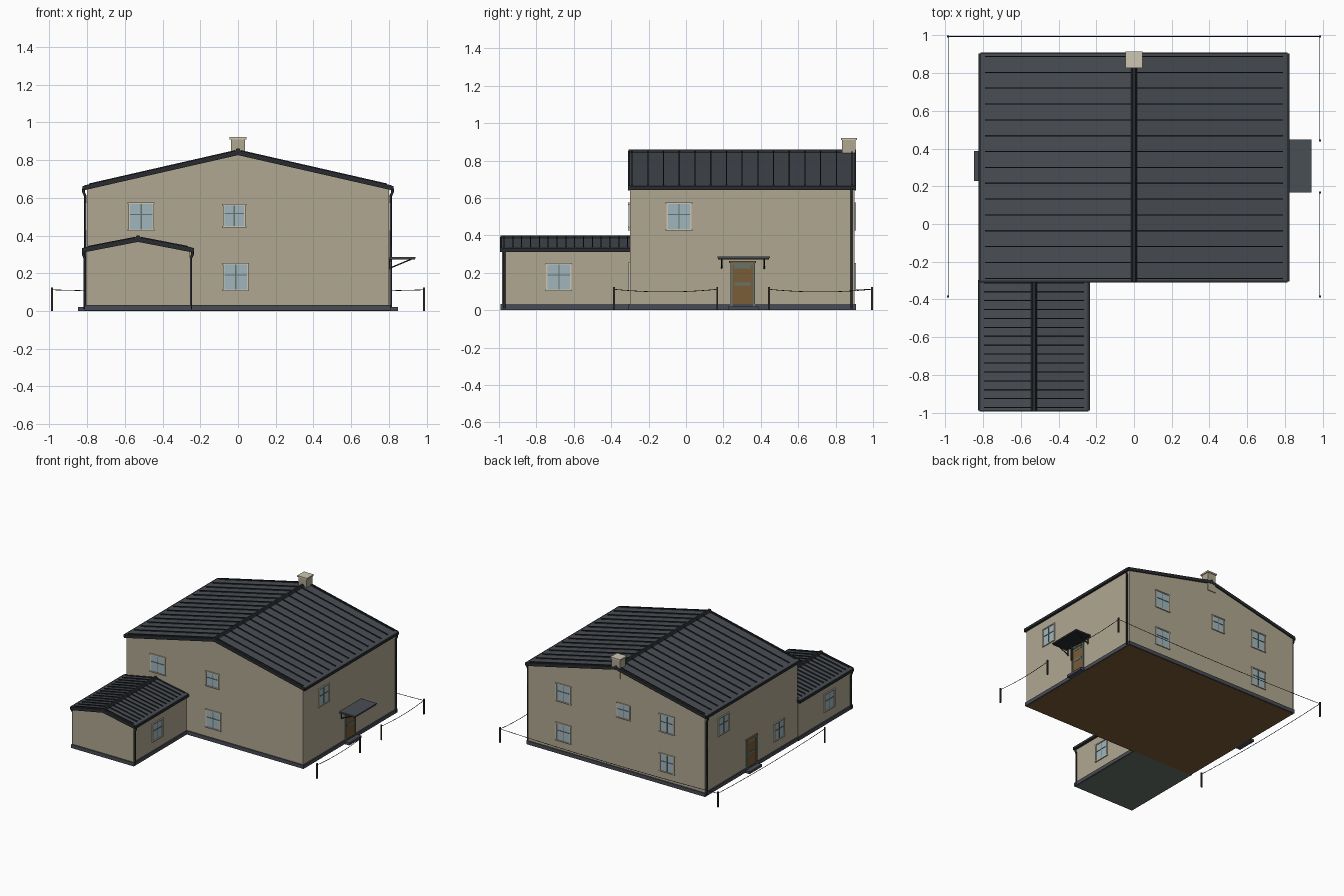
import bpy, bmesh, math
from mathutils import Matrix, Vector

if "Cube" in bpy.data.objects:
    bpy.data.objects.remove(bpy.data.objects["Cube"])


def mat(name, r, g, b):
    m = bpy.data.materials.new(name)
    lin = lambda c: ((c / 255 + 0.055) / 1.055) ** 2.4 if c > 10 else c / 255 / 12.92
    m.diffuse_color = (lin(r), lin(g), lin(b), 1)
    m.use_nodes = True
    m.node_tree.nodes["Principled BSDF"].inputs["Base Color"].default_value = m.diffuse_color
    return m


WALL = mat("beige wall", 177, 167, 145)
ROOF = mat("slate roof", 73, 78, 84)
DARK = mat("dark trim", 40, 43, 47)
PLINTH = mat("plinth grey", 72, 75, 83)
LIGHT = mat("pale trim", 205, 198, 178)
GLASS = mat("window glass", 160, 182, 190)
WOOD = mat("brown wood", 122, 92, 57)
GREEN = mat("green grey", 103, 116, 106)
POST = mat("dark brown", 58, 50, 40)


class Part:
    """Collects boxes and extruded profiles into one mesh object."""

    def __init__(self, name):
        self.name, self.bm, self.mats = name, bmesh.new(), []

    def extrude(self, pts, y0, y1, m):
        # profile in xz, swept along y
        if m not in self.mats:
            self.mats.append(m)
        bm = self.bm
        f = bm.faces.new([bm.verts.new((x, y0, z)) for x, z in pts])
        r = bmesh.ops.extrude_face_region(bm, geom=[f])
        new = [v for v in r["geom"] if isinstance(v, bmesh.types.BMVert)]
        bmesh.ops.translate(bm, vec=(0, y1 - y0, 0), verts=new)
        for face in {fc for v in list(f.verts) + new for fc in v.link_faces}:
            face.material_index = self.mats.index(m)
        return self

    def box(self, x0, x1, y0, y1, z0, z1, m):
        return self.extrude([(x0, z0), (x1, z0), (x1, z1), (x0, z1)], y0, y1, m)

    def done(self, matrix=None):
        bmesh.ops.recalc_face_normals(self.bm, faces=self.bm.faces)
        me = bpy.data.meshes.new(self.name)
        self.bm.to_mesh(me)
        self.bm.free()
        for m in self.mats:
            me.materials.append(m)
        ob = bpy.data.objects.new(self.name, me)
        bpy.context.collection.objects.link(ob)
        if matrix:
            ob.matrix_world = matrix
        return ob


def tube(name, pts, radius, m):
    cu = bpy.data.curves.new(name, "CURVE")
    cu.dimensions = "3D"
    cu.bevel_depth, cu.bevel_resolution, cu.use_fill_caps = radius, 1, True
    sp = cu.splines.new("POLY")
    sp.points.add(len(pts) - 1)
    for p, co in zip(sp.points, pts):
        p.co = (*co, 1)
    cu.materials.append(m)
    ob = bpy.data.objects.new(name, cu)
    bpy.context.collection.objects.link(ob)


def building(name, cx, hw, y0, y1, eave, ridge, floor):
    """Gabled block: walls, plinth, floor, roof with standing seams, trims, gutters."""
    over = 0.015
    ew = hw + over                      # roof half width
    slope = (ridge - eave) / ew
    top = lambda d: ridge - slope * d   # roof surface height at distance d from ridge
    t = 0.02
    Part(name + "_walls").extrude(
        [(cx - hw, 0.02), (cx + hw, 0.02), (cx + hw, top(hw) - t / 2),
         (cx, ridge - t / 2), (cx - hw, top(hw) - t / 2)], y0, y1, WALL).done()
    Part(name + "_plinth").box(cx - hw - .008, cx + hw + .008, y0 - .008, y1 + .008,
                               .002, .032, PLINTH).done()
    Part(name + "_floor").box(cx - hw, cx + hw, y0, y1, 0, .01, floor).done()
    roof, seams, trim = Part(name + "_roof"), Part(name + "_roof_seams"), Part(name + "_roof_trim")
    ya, yb = y0 - .004, y1 + .004
    for s in (-1, 1):
        band = lambda a, b, lo, hi: [(cx + s * a, top(a) + lo), (cx + s * b, top(b) + lo),
                                     (cx + s * b, top(b) + hi), (cx + s * a, top(a) + hi)]
        roof.extrude(band(0, ew, -t, 0), ya, yb, ROOF)
        for i in range(15):
            y = y0 + .012 + i * (y1 - y0 - .024) / 14
            seams.extrude(band(.015, ew - .025, -.002, .008), y - .003, y + .003, DARK)
        for a, b in ((ya - .005, ya + .004), (yb - .004, yb + .005)):   # verge boards
            trim.extrude(band(0, ew, -t - .002, .004), a, b, DARK)
        # gutter
        gx = sorted((cx + s * (ew - .008), cx + s * (ew + .008)))
        trim.box(*gx, ya, yb, eave - .02, eave + .001, DARK)
    # ridge cap
    trim.extrude([(cx - .018, ridge - .006), (cx + .018, ridge - .006),
                  (cx + .008, ridge + .012), (cx - .008, ridge + .012)], ya - .004, yb + .004, DARK)
    for p in (roof, seams, trim):
        p.done()


building("house", 0, .80, -.30, .90, .662, .848, WOOD)
building("annex", -.53, .275, -.985, -.30, .332, .388, GREEN)

# Chimney
Part("chimney").box(-.037, .037, .835, .907, .76, .91, WALL) \
    .box(-.044, .044, .828, .914, .91, .922, LIGHT).done()

# Downpipes with a swan neck up to the gutter
for nm, x, s, y, top in (("right", .81, 1, .885, .65), ("left", -.81, -1, .885, .65),
                         ("annex_left", -.812, -1, -.972, .32),
                         ("annex_right", -.25, 1, -.972, .32)):
    tube("downpipe_" + nm, [(x, y, .01), (x, y, top - .04), (x + s * .009, y, top - .02),
                            (x + s * .009, y, top)], .007, DARK)

# Walls: outward distance from the origin and turn about z (local -y faces outward)
SIDES = {"front": (0, Vector((0, -.30, 0))), "right": (90, Vector((.80, 0, 0))),
         "back": (180, Vector((0, .90, 0))), "left": (-90, Vector((-.80, 0, 0))),
         "annex_right": (90, Vector((-.255, 0, 0))), "annex_left": (-90, Vector((-.805, 0, 0)))}


def on_wall(side, pos):
    ang, org = SIDES[side]
    along = Vector((pos, 0, 0)) if side in ("front", "back") else Vector((0, pos, 0))
    return Matrix.Translation(org + along) @ Matrix.Rotation(math.radians(ang), 4, "Z")


def window(side, pos, z, w=.135, h=.15):
    a, b = w / 2, h / 2
    p = Part("window_" + side)
    p.box(-a, a, -.003, .002, z - b, z + b, GLASS)
    for s in (-1, 1):
        x = sorted((s * a, s * (a - .008)))
        p.box(*x, -.008, .002, z - b, z + b, LIGHT)                     # casing sides
        zz = sorted((z + s * b, z + s * (b - .008)))
        e = a + .004
        p.box(-e, e, -.009, .002, *zz, LIGHT)                           # head and sill
    p.box(-.003, .003, -.006, .002, z - b, z + b, GREEN)                # glazing bars
    p.box(-a + .008, a - .008, -.006, .002, z + .008, z + .014, GREEN)
    p.done(on_wall(side, pos))


for side, pos, z in (("front", -.513, .50), ("front", -.012, .18), ("right", -.037, .50),
                     ("annex_right", -.68, .178), ("left", .66, .50), ("left", -.06, .18),
                     ("annex_left", -.70, .178), ("back", -.46, .50), ("back", -.46, .178),
                     ("back", .477, .50), ("back", .477, .178)):
    window(side, pos, z)
window("front", -.02, .505, .12, .125)
window("back", -.066, .50, .12, .125)

# Doors with frame, glazed strips and a step
for side in ("right", "left"):
    d = Part("door_" + side)
    d.box(-.055, .055, -.006, .002, .025, .25, WOOD)
    for s in (-1, 1):
        d.box(*sorted((s * .055, s * .066)), -.011, .002, .02, .25, GREEN)
    d.box(-.066, .066, -.011, .002, .243, .253, GREEN)
    d.box(-.072, .072, -.013, .002, .253, .263, WOOD)
    for z in (.232, .14):
        d.box(-.043, .043, -.008, .002, z - .009, z + .009, GREEN)
    d.done(on_wall(side, .303))
    Part("step_" + side).box(-.08, .08, -.047, .0, 0, .02, PLINTH).done(on_wall(side, .308))

# Canopy over the right door, with brackets
Part("canopy").box(-.14, .14, -.142, .002, .279, .287, ROOF) \
    .box(-.137, .137, -.138, .002, .272, .279, DARK).done(on_wall("right", .308))
for y in (.19, .418):
    tube("canopy_bracket", [(.80, y, .225), (.92, y, .275)], .004, DARK)
    tube("canopy_wall_plate", [(.803, y, .22), (.803, y, .275)], .004, DARK)

# Rope fence: posts and sagging ropes
E = .985
posts = {"a": (E, -.385), "b": (E, .167), "c": (E, .443), "d": (E, .994),
         "e": (-E, .994), "f": (-E, -.385)}
for x, y in posts.values():
    Part("fence_post").box(x - .005, x + .005, y - .005, y + .005, 0, .125, POST).done()
for p, q in ("ab", "cd", "de", "ef"):
    a, b = Vector(posts[p]), Vector(posts[q])
    pts = []
    for i in range(13):
        k = i / 12
        c = a.lerp(b, k)
        pts.append((c.x, c.y, .112 - .014 * 4 * k * (1 - k)))
    tube("fence_rope", pts, .002, POST)
